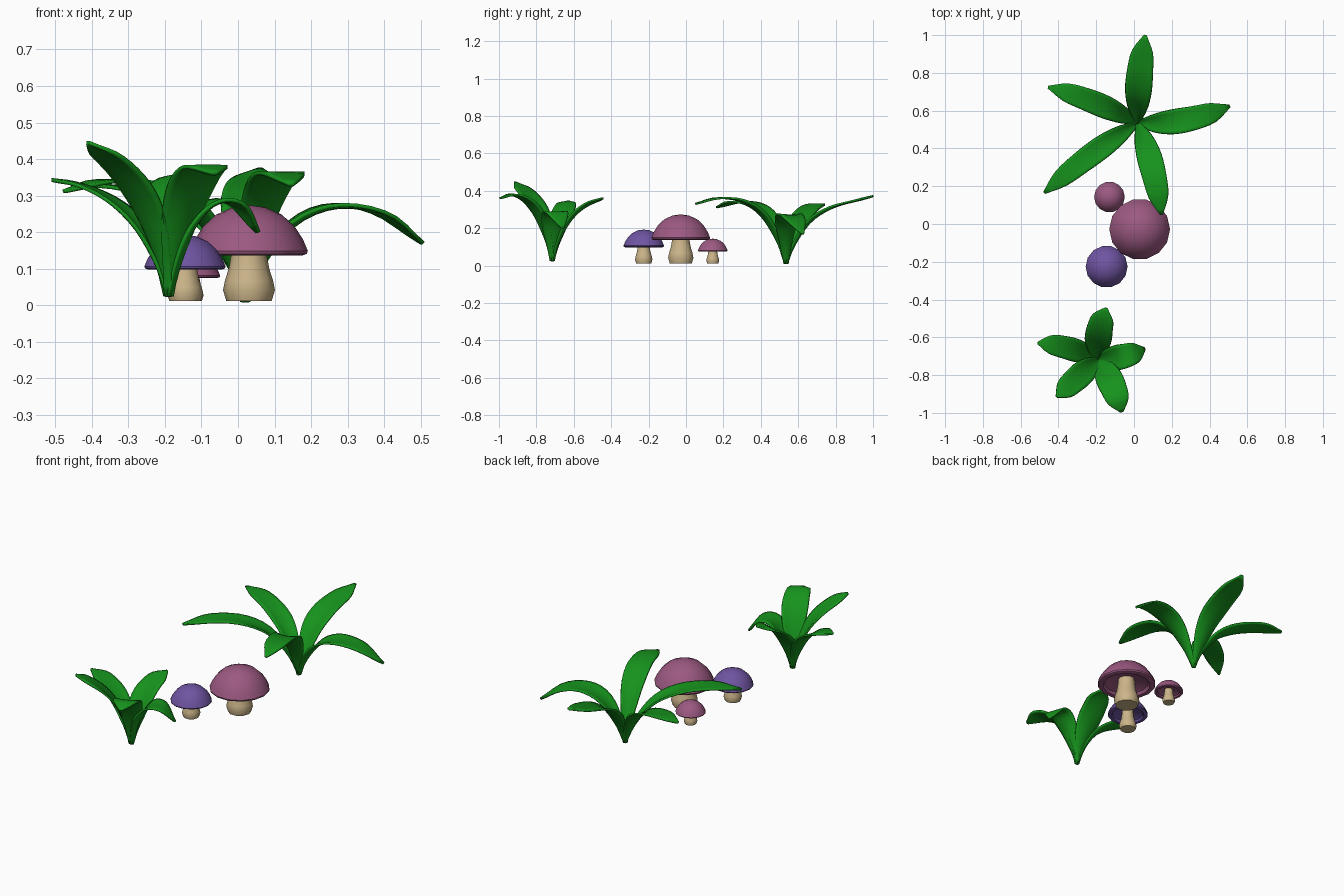
import bpy, bmesh, math
from mathutils import Vector

if "Cube" in bpy.data.objects:
    bpy.data.objects.remove(bpy.data.objects["Cube"])


def material(name, rgb):
    m = bpy.data.materials.new(name)
    m.diffuse_color = (*rgb, 1)
    m.use_nodes = True
    m.node_tree.nodes["Principled BSDF"].inputs["Base Color"].default_value = m.diffuse_color
    return m


GREEN = material("leaf_green", (0.008, 0.29, 0.012))
MAUVE = material("cap_mauve", (0.33, 0.10, 0.22))
PURPLE = material("cap_purple", (0.16, 0.09, 0.36))
CREAM = material("stem_cream", (0.60, 0.46, 0.25))


def finish(name, bm, mat, angle):
    me = bpy.data.meshes.new(name)
    bmesh.ops.recalc_face_normals(bm, faces=bm.faces)
    bm.to_mesh(me)
    bm.free()
    ob = bpy.data.objects.new(name, me)
    bpy.context.collection.objects.link(ob)
    me.materials.append(mat)
    bpy.ops.object.select_all(action='DESELECT')
    ob.select_set(True)
    bpy.context.view_layer.objects.active = ob
    bpy.ops.object.shade_smooth_by_angle(angle=math.radians(angle))
    return ob


def lathe(name, profile, sides, mat, x, y, s):
    bm = bmesh.new()
    vs = [bm.verts.new((r, 0, z)) for r, z in profile]
    es = [bm.edges.new(p) for p in zip(vs, vs[1:])]
    bmesh.ops.spin(bm, geom=vs + es, cent=(0, 0, 0), axis=(0, 0, 1),
                   angle=math.tau, steps=sides, use_merge=True)
    bmesh.ops.remove_doubles(bm, verts=bm.verts, dist=1e-5)
    for v in bm.verts:
        v.co = Vector((x, y, 0.012)) + v.co * s
    finish(name, bm, mat, 40)


# Mushrooms: one cap and one stem profile, scaled
CAP = [(0, .262), (.045, .256), (.09, .236), (.125, .204), (.148, .168), (.161, .137),
       (.158, .129), (.145, .124), (.130, .127), (.122, .143), (.08, .160), (0, .165)]
STEM = [(0, 0), (.062, 0), (.071, .03), (.066, .055), (.055, .09), (.049, .125), (.046, .163), (0, .163)]
for label, x, y, s, mat in [("large", .03, -.028, 1, MAUVE),
                            ("medium", -.145, -.226, .69, PURPLE),
                            ("small", -.13, .143, .505, MAUVE)]:
    lathe(label + "_mushroom_cap", CAP, 14, mat, x, y, s)
    lathe(label + "_mushroom_stem", STEM, 10, CREAM, x, y, s)


def spline(vals, t):
    # Catmull-Rom through evenly spaced values
    n = len(vals) - 1
    i = min(int(t * n), n - 1)
    u = t * n - i
    b, c = vals[i], vals[i + 1]
    a = vals[i - 1] if i else 2 * b - c
    d = vals[i + 2] if i + 2 <= n else 2 * c - b
    return b + .5 * u * (c - a + u * (2 * a - 5 * b + 4 * c - d + u * (3 * (b - c) + d - a)))


REACH = [0, .10, .27, .50, .77, 1]
WIDTH = [.16, .42, .78, 1, .98, .80, .10]


def leaf(name, base, tip, heights, width, bend):
    base = Vector(base)
    out = Vector((tip[0] - base.x, tip[1] - base.y, 0))
    side = Vector((-out.y, out.x, 0)).normalized()
    rows, cols = 18, 8

    def centre(t):
        f = spline(REACH, t)
        p = base + out * f + side * bend * 4 * f * (1 - f)
        p.z = spline(heights, t)
        return p

    bm = bmesh.new()
    grid = []
    for i in range(rows + 1):
        t = i / rows
        tangent = (centre(min(t + .01, 1)) - centre(max(t - .01, 0))).normalized()
        across = Vector((-tangent.y, tangent.x, 0)).normalized()
        up = tangent.cross(across)
        w = width / 2 * spline(WIDTH, t)
        # channelled near the base, flattening and rolling over at the tip
        depth = (.5 - .65 * t) * w
        row = []
        for j in range(cols + 1):
            k = 2 * j / cols - 1
            row.append(bm.verts.new(centre(t) + across * w * k + up * depth * (k * k - .3)))
        grid.append(row)
    for r, q in zip(grid, grid[1:]):
        for j in range(cols):
            bm.faces.new((r[j], r[j + 1], q[j + 1], q[j]))
    ob = finish(name, bm, GREEN, 60)
    mod = ob.modifiers.new("thickness", 'SOLIDIFY')
    mod.thickness = .010
    mod.offset = 0


# Back plant: long arching leaves
BACK = (.02, .535, .01)
for i, (tip, hs, w, bend) in enumerate([
        ((.06, 1.0), [.01, .12, .235, .305, .345, .372], .14, .012),
        ((.505, .625), [.01, .12, .225, .27, .25, .17], .13, -.03),
        ((.145, .05), [.01, .14, .27, .345, .36, .33], .13, .015),
        ((-.475, .165), [.01, .14, .26, .325, .34, .312], .12, -.012),
        ((-.455, .725), [.01, .12, .225, .29, .325, .325], .12, -.015)]):
    leaf(f"back_plant_leaf_{i + 1}", BACK, tip, hs, w, bend)

# Front plant: shorter, more upright leaves
FRONT = (-.19, -.715, .025)
for i, (tip, hs, w, bend) in enumerate([
        ((-.51, -.63), [.025, .12, .215, .285, .33, .343], .12, -.015),
        ((-.145, -.445), [.025, .12, .215, .29, .34, .36], .14, .018),
        ((.055, -.66), [.025, .12, .22, .28, .275, .2], .13, -.015),
        ((-.065, -.995), [.025, .14, .26, .345, .38, .36], .14, .012),
        ((-.41, -.915), [.025, .14, .255, .345, .41, .445], .13, .0)]):
    leaf(f"front_plant_leaf_{i + 1}", FRONT, tip, hs, w, bend)
